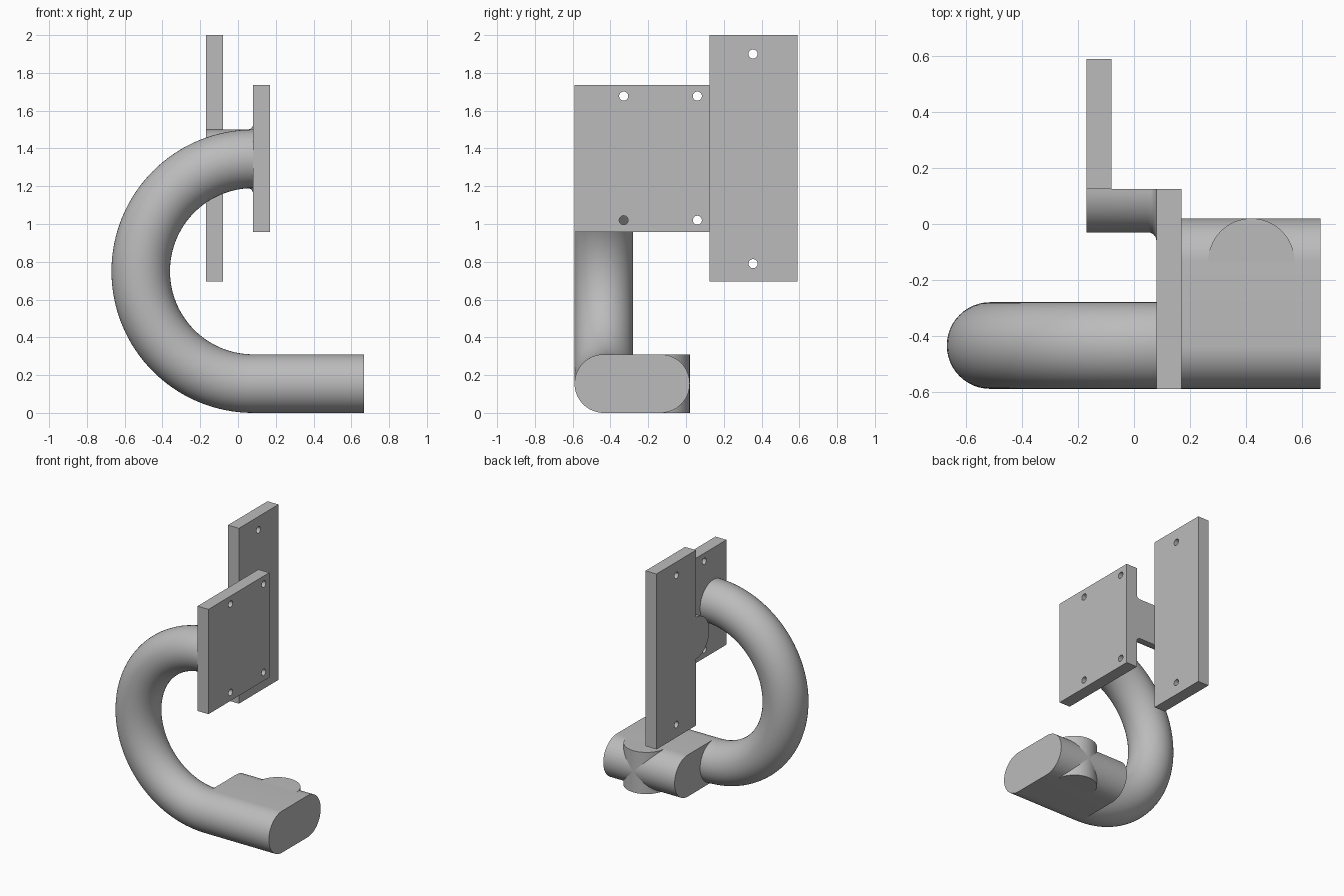
import bpy, bmesh
from math import sin, cos, pi
from mathutils import Vector

if "Cube" in bpy.data.objects:
    bpy.data.objects.remove(bpy.data.objects["Cube"], do_unlink=True)

R = 0.155          # bar radius
BAR_Y = -0.435     # bar centre line
HUB_Y = BAR_Y + 0.3
MID_Z = 1.345      # height of the upper bar end
BEND = 0.595       # bend radius of the hook
FACE_X = 0.08      # rear face of the front plate
END_X = 0.667

grey = bpy.data.materials.new("plain grey")
grey.use_nodes = True
colour = (0.5, 0.5, 0.5, 1)
grey.diffuse_color = colour
grey.node_tree.nodes["Principled BSDF"].inputs["Base Color"].default_value = colour


def loft(name, rings, smooth=True):
    """Skin a row of equal-sized point rings and cap both ends."""
    bm = bmesh.new()
    rows = [[bm.verts.new(p) for p in ring] for ring in rings]
    for a, b in zip(rows, rows[1:]):
        for i in range(len(a)):
            j = (i + 1) % len(a)
            bm.faces.new((a[i], a[j], b[j], b[i]))
    bm.faces.new(rows[0])
    bm.faces.new(rows[-1])
    bmesh.ops.recalc_face_normals(bm, faces=bm.faces)
    mesh = bpy.data.meshes.new(name)
    bm.to_mesh(mesh)
    bm.free()
    mesh.materials.append(grey)
    obj = bpy.data.objects.new(name, mesh)
    bpy.context.collection.objects.link(obj)
    bpy.ops.object.select_all(action='DESELECT')
    obj.select_set(True)
    bpy.context.view_layer.objects.active = obj
    if smooth:
        bpy.ops.object.shade_smooth_by_angle(angle=pi / 6)
    return obj


def arc(r, start, end, n):
    return [(r * cos(start + (end - start) * i / n),
             r * sin(start + (end - start) * i / n)) for i in range(n + 1)]


def circle(r, n):
    return arc(r, 0, 2 * pi, n)[:-1]


def plate(name, x, y, z, holes):
    """Upright plate with bolt holes drilled along x."""
    ring = [(y[0], z[0]), (y[1], z[0]), (y[1], z[1]), (y[0], z[1])]
    obj = loft(name, [[(px, *p) for p in ring] for px in x], smooth=False)
    for hy, hz in holes:
        cutter = loft("hole_cutter", [[(px, hy + a, hz + b) for a, b in circle(0.024, 24)]
                                      for px in (x[0] - 0.05, x[1] + 0.05)])
        cutter.hide_render = True
        bpy.context.view_layer.objects.active = obj
        mod = obj.modifiers.new("hole", 'BOOLEAN')
        mod.operation, mod.solver, mod.object = 'DIFFERENCE', 'EXACT', cutter
        bpy.ops.object.modifier_apply(modifier=mod.name)
        bpy.data.objects.remove(cutter, do_unlink=True)
    bpy.ops.object.select_all(action='DESELECT')
    obj.select_set(True)
    bpy.ops.object.shade_smooth_by_angle(angle=pi / 6)


# Plates
plate("front_plate", (FACE_X, 0.17), (-0.59, 0.125), (0.957, 1.737),
      [(y, z) for y in (-0.33, 0.06) for z in (1.02, 1.677)])
plate("back_plate", (-0.17, -FACE_X), (0.125, 0.59), (0.695, 2.0),
      [(0.355, MID_Z - 0.555), (0.355, MID_Z + 0.555)])

# Half-round link between the plates, flared where it meets the front plate
F = 0.03
stations = [(-0.17, R)] + [(FACE_X - F + a, R + F + b)
                           for a, b in arc(F, -pi / 2, 0, 8)]
loft("plate_link", [[(x, 0.125 + a, MID_Z + b) for a, b in arc(r, pi / 2, 3 * pi / 2, 32)]
                    for x, r in stations])

# Hook: round bar bent through half a turn
centre = Vector((FACE_X, BAR_Y, MID_Z - BEND))
rings = []
for dx, dz in arc(1, pi / 2, 3 * pi / 2, 64):
    out = Vector((dx, 0, dz))
    rings.append([centre + out * (BEND + a) + Vector((0, b, 0)) for a, b in circle(R, 48)])
loft("curved_bar", rings)

# Foot: flat-sided oval bar running to the end
oval = [(HUB_Y + a, R + b) for a, b in arc(R, -pi / 2, pi / 2, 32)]
oval += [(BAR_Y + a, R + b) for a, b in arc(R, pi / 2, 3 * pi / 2, 32)]
loft("oval_foot", [[(x, *p) for p in oval] for x in (FACE_X, END_X)])

# Upright half-round boss on the back of the foot
loft("foot_boss", [[(0.42 + a, HUB_Y + b, z) for a, b in arc(R, 0, pi, 32)]
                   for z in (0, 2 * R)])
